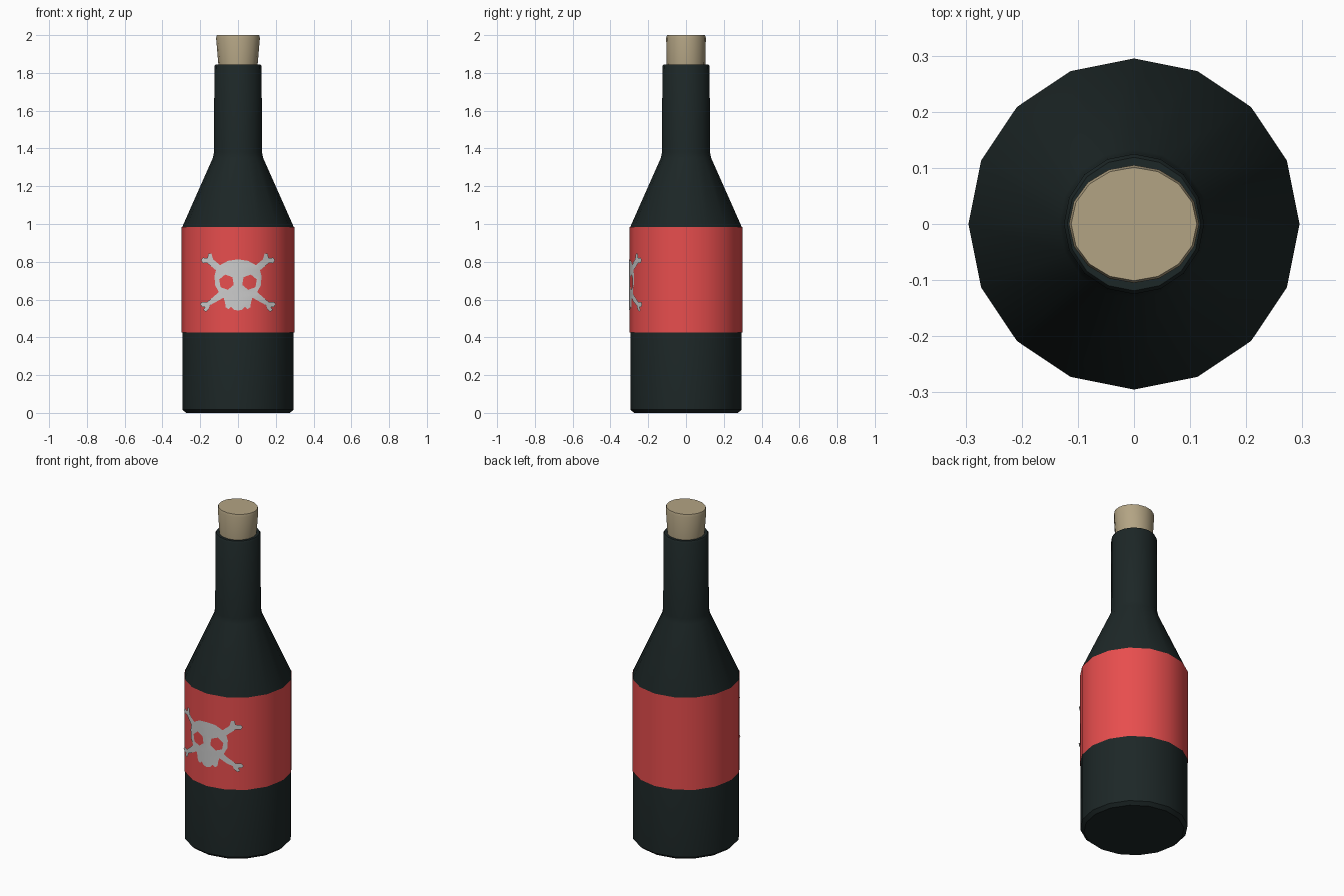
import bpy, bmesh, math

if "Cube" in bpy.data.objects:
    bpy.data.objects.remove(bpy.data.objects["Cube"])

SIDES = 16


def paint(obj, name, color):
    mat = bpy.data.materials.new(name)
    mat.diffuse_color = (*color, 1)
    mat.use_nodes = True
    mat.node_tree.nodes["Principled BSDF"].inputs["Base Color"].default_value = mat.diffuse_color
    obj.data.materials.append(mat)


def smooth(obj, angle=40):
    bpy.ops.object.select_all(action='DESELECT')
    obj.select_set(True)
    bpy.context.view_layer.objects.active = obj
    bpy.ops.object.shade_smooth_by_angle(angle=math.radians(angle))


def lathe(name, profile, cap_start=False, cap_end=False):
    """Sweep (x radius, y radius, z) rings into a 16-sided body."""
    bm = bmesh.new()
    rings = []
    for rx, ry, z in profile:
        rings.append([bm.verts.new((rx * math.cos(a), ry * math.sin(a), z))
                      for a in (2 * math.pi * i / SIDES for i in range(SIDES))])
    for lo, hi in zip(rings, rings[1:]):
        for i in range(SIDES):
            j = (i + 1) % SIDES
            bm.faces.new((lo[i], lo[j], hi[j], hi[i]))
    if cap_start:
        bm.faces.new(rings[0][::-1])
    if cap_end:
        bm.faces.new(rings[-1])
    mesh = bpy.data.meshes.new(name)
    bm.to_mesh(mesh)
    bm.free()
    obj = bpy.data.objects.new(name, mesh)
    bpy.context.collection.objects.link(obj)
    smooth(obj)
    return obj


# Glass body with shoulder, neck and rim
body = [(0.275, 0), (0.295, 0.018), (0.295, 0.985), (0.133, 1.35),
        (0.127, 1.38), (0.125, 1.835), (0.119, 1.845), (0.103, 1.845), (0.1, 1.8)]
bottle = lathe("bottle", [(r, r, z) for r, z in body], cap_start=True)
paint(bottle, "dark_glass", (0.012, 0.02, 0.02))

# Paper label band
label = lathe("label", [(0.298, 0.298, 0.425), (0.298, 0.298, 0.983)])
paint(label, "red_paper", (0.8, 0.075, 0.075))

# Tapered cork, slightly narrower front to back
cork = lathe("cork", [(0.1, 0.1, 1.78), (0.104, 0.102, 1.845), (0.116, 0.105, 1.985),
                      (0.112, 0.101, 2.0)], cap_start=True, cap_end=True)
paint(cork, "cork_tan", (0.45, 0.37, 0.23))

# Skull emblem: right half of the outline in hundredths, (x, z)
half = [(5.3, 80.5), (9.5, 78.2), (13.2, 81.3), (14, 84.3), (15.7, 84.3), (16.2, 81.9),
        (18.6, 82.2), (19.6, 80.8), (18.6, 79.2), (16.4, 79.4), (11.7, 75.5),
        (12.4, 72.5), (12.2, 67.8), (10.2, 64), (11.2, 63), (16.4, 58.6), (19, 58.8),
        (20.1, 57.5), (19, 56.2), (17.5, 56), (18.4, 54.4), (17, 53.6), (15.4, 55.2),
        (14.8, 57), (7.6, 61), (6.8, 58.2), (6.6, 56), (5, 54.9), (3.6, 56.2),
        (2.2, 54.6)]
outline = [(0, 81.3)] + half + [(0, 54.2)] + [(-x, z) for x, z in reversed(half)]
eye = [(6.1 + 4.1 * math.cos(a), 69.2 + 4.1 * math.sin(a))
       for a in (math.radians(20 + 60 * i) for i in range(6))]
curve = bpy.data.curves.new("emblem_outline", 'CURVE')
curve.dimensions = '2D'
curve.fill_mode = 'BOTH'
for loop in (outline, eye, [(-x, z) for x, z in eye]):
    spline = curve.splines.new('POLY')
    spline.points.add(len(loop) - 1)
    for p, (x, z) in zip(spline.points, loop):
        p.co = (x / 100, z / 100, 0, 1)
    spline.use_cyclic_u = True
temp = bpy.data.objects.new("emblem_outline", curve)
bpy.context.collection.objects.link(temp)
mesh = bpy.data.meshes.new_from_object(temp.evaluated_get(bpy.context.evaluated_depsgraph_get()))
bpy.data.objects.remove(temp)

# Crease the flat emblem at the label's edges and wrap it on the front
bm = bmesh.new()
bm.from_mesh(mesh)
for x in (-0.115, 0, 0.115):
    bmesh.ops.bisect_plane(bm, geom=bm.verts[:] + bm.edges[:] + bm.faces[:],
                           plane_co=(x, 0, 0), plane_no=(1, 0, 0))
for v in bm.verts:
    x, z = v.co.x, v.co.y
    d = abs(x)
    y = -0.302 + 0.199 * min(d, 0.115) + 0.55 * max(d - 0.115, 0)
    v.co = (x, y, z)
bm.normal_update()
flip = [f for f in bm.faces if f.normal.y > 0]
bmesh.ops.reverse_faces(bm, faces=flip)
bm.to_mesh(mesh)
bm.free()
emblem = bpy.data.objects.new("skull_emblem", mesh)
bpy.context.collection.objects.link(emblem)
smooth(emblem)
